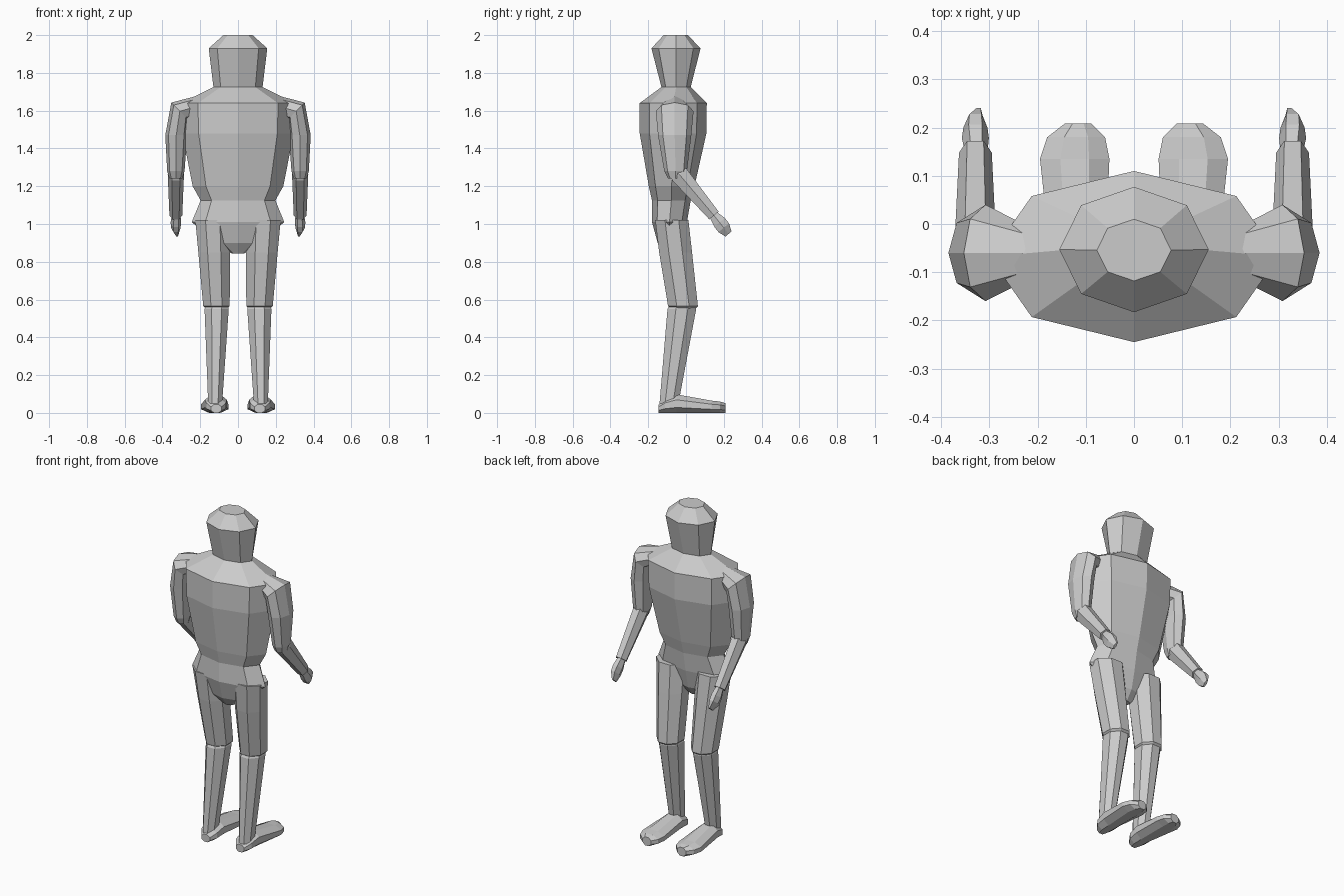
import bpy, bmesh, math
from mathutils import Vector


def loft(name, rings, n=8, phase=0.0, mirror=False):
    """Skin a list of (centre, half_axis_u, half_axis_v) rings into a capped body."""
    bm = bmesh.new()
    loops = []
    for c, u, v in rings:
        c, u, v = Vector(c), Vector(u), Vector(v)
        # off-axis phases are widened so flat sides reach the half axes
        k = 1 / math.cos(phase)
        loops.append([bm.verts.new(c + k * math.cos(a) * u + k * math.sin(a) * v)
                      for a in (phase + 2 * math.pi * i / n for i in range(n))])
    for a, b in zip(loops, loops[1:]):
        for i in range(n):
            j = (i + 1) % n
            bm.faces.new((a[i], a[j], b[j], b[i]))
    bm.faces.new(loops[0])
    bm.faces.new(loops[-1])
    bmesh.ops.recalc_face_normals(bm, faces=bm.faces)
    me = bpy.data.meshes.new(name)
    bm.to_mesh(me)
    bm.free()
    ob = bpy.data.objects.new(name, me)
    bpy.context.collection.objects.link(ob)
    if mirror:
        ob.modifiers.new("Mirror", 'MIRROR').use_axis[0] = True
    return ob


def level(x, y, z, rx, ry):
    return (x, y, z), (rx, 0, 0), (0, ry, 0)


def span(z, rx, y0, y1):
    return level(0, (y0 + y1) / 2, z, rx, (y1 - y0) / 2)


FLAT = math.pi / 8

# torso, neck and head in one stack of octagons
loft("body", [
    span(0.845, 0.035, -0.11, -0.06),
    span(0.90, 0.11, -0.15, -0.02),
    span(1.01, 0.245, -0.18, 0.005),
    span(1.125, 0.198, -0.18, 0.025),
    span(1.20, 0.24, -0.197, 0.045),
    span(1.48, 0.295, -0.245, 0.108),
    span(1.64, 0.30, -0.245, 0.11),
    span(1.725, 0.13, -0.13, 0.025),
    span(1.93, 0.155, -0.183, 0.077),
    span(2.00, 0.077, -0.118, 0.01)])

# upper arm: shoulder stub, mitred bend, then down to the elbow
loft("upper_arm", [
    ((0.21, -0.06, 1.625), (0, 0, 0.055), (0, 0.05, 0)),
    ((0.308, -0.06, 1.597), (0.045, 0, 0.046), (0, 0.10, 0)),
    level(0.327, -0.06, 1.47, 0.058, 0.088),
    level(0.329, -0.055, 1.28, 0.046, 0.06),
    level(0.329, -0.055, 1.24, 0.034, 0.04)], mirror=True)


def sloped(x, y, z, rx, h):
    return (x, y, z), (rx, 0, 0), (0, h * 0.77, h * 0.64)


# forearm and hand slope toward +y
loft("forearm", [
    sloped(0.329, -0.07, 1.29, 0.03, 0.03),
    sloped(0.329, -0.035, 1.262, 0.043, 0.056),
    sloped(0.329, 0.148, 1.045, 0.034, 0.037)], n=6, mirror=True)
loft("hand", [
    sloped(0.327, 0.14, 1.055, 0.022, 0.025),
    sloped(0.329, 0.178, 1.008, 0.028, 0.042),
    sloped(0.329, 0.20, 0.98, 0.025, 0.042),
    sloped(0.322, 0.225, 0.947, 0.008, 0.024)], n=6, mirror=True)

# legs
loft("thigh", [
    level(0.134, -0.075, 1.02, 0.092, 0.088),
    level(0.126, -0.055, 0.85, 0.084, 0.087),
    level(0.114, -0.016, 0.565, 0.070, 0.079),
    level(0.113, -0.012, 0.54, 0.045, 0.05)], phase=FLAT, mirror=True)
loft("shin", [
    level(0.113, -0.018, 0.60, 0.045, 0.05),
    level(0.113, -0.022, 0.55, 0.064, 0.076),
    level(0.121, -0.09, 0.05, 0.037, 0.05)], phase=FLAT, mirror=True)


def sole(x, y, rx, h):
    return (x, y, h / 2), (rx, 0, 0), (0, 0, h / 2)


# feet with flat soles
loft("foot", [
    sole(0.115, -0.145, 0.028, 0.045),
    sole(0.116, -0.11, 0.052, 0.075),
    sole(0.117, -0.05, 0.058, 0.098),
    sole(0.123, 0.135, 0.072, 0.065),
    sole(0.120, 0.18, 0.060, 0.06),
    sole(0.116, 0.208, 0.028, 0.052)], phase=FLAT, mirror=True)
